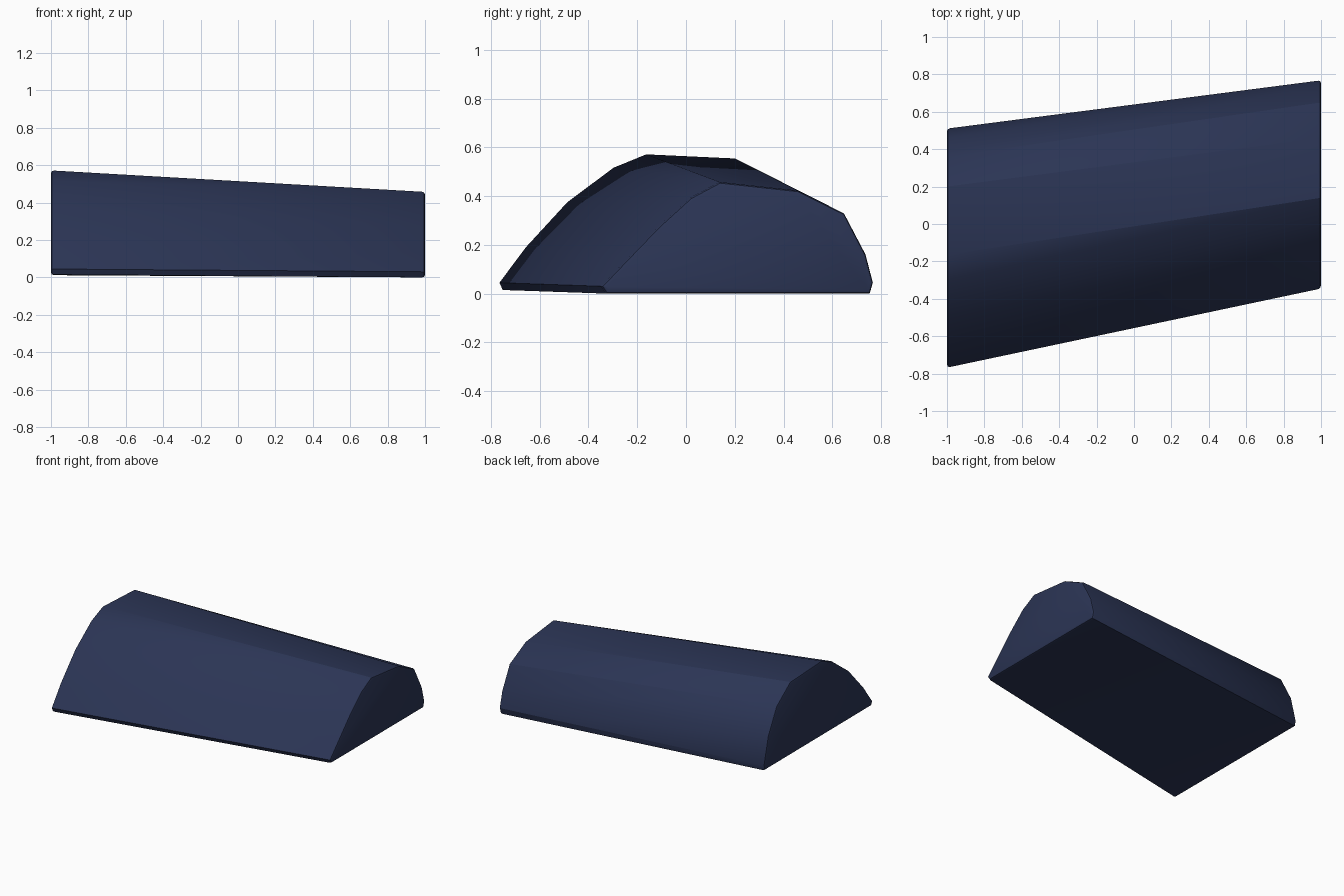
import bpy, bmesh

if "Cube" in bpy.data.objects:
    bpy.data.objects.remove(bpy.data.objects["Cube"])

# Matching (y, z) cross-sections at the left and right ends
left = [(-0.755, 0.015), (-0.768, 0.045), (-0.66, 0.19), (-0.49, 0.375), (-0.30, 0.517),
        (-0.165, 0.572), (0.20, 0.555), (0.36, 0.435), (0.46, 0.25), (0.51, 0.05), (0.50, 0.012)]
right = [(-0.325, 0.0), (-0.345, 0.03), (-0.24, 0.14), (-0.11, 0.275), (0.02, 0.393),
         (0.14, 0.457), (0.46, 0.422), (0.65, 0.328), (0.738, 0.16), (0.768, 0.045), (0.755, 0.0)]

# Loft the body between the two ends
bm = bmesh.new()
a = [bm.verts.new((-1, y, z)) for y, z in left]
b = [bm.verts.new((1, y, z)) for y, z in right]
n = len(a)
for i in range(n):
    j = (i + 1) % n
    bm.faces.new((a[i], a[j], b[j], b[i]))
caps = [bm.faces.new(a[::-1]), bm.faces.new(b)]
bmesh.ops.recalc_face_normals(bm, faces=bm.faces[:])

# Small rounded edge around both end faces
rim = [e for f in caps for e in f.edges]
bmesh.ops.bevel(bm, geom=rim, offset=0.015, segments=2, profile=0.5,
                affect='EDGES', clamp_overlap=True)

mesh = bpy.data.meshes.new("wedge_body")
bm.to_mesh(mesh)
bm.free()
body = bpy.data.objects.new("wedge_body", mesh)
bpy.context.collection.objects.link(body)

# Navy finish
navy = bpy.data.materials.new("navy")
navy.diffuse_color = (0.024, 0.035, 0.09, 1)
navy.use_nodes = True
navy.node_tree.nodes["Principled BSDF"].inputs["Base Color"].default_value = navy.diffuse_color
mesh.materials.append(navy)

bpy.context.view_layer.objects.active = body
body.select_set(True)
bpy.ops.object.shade_smooth_by_angle(angle=0.45)
